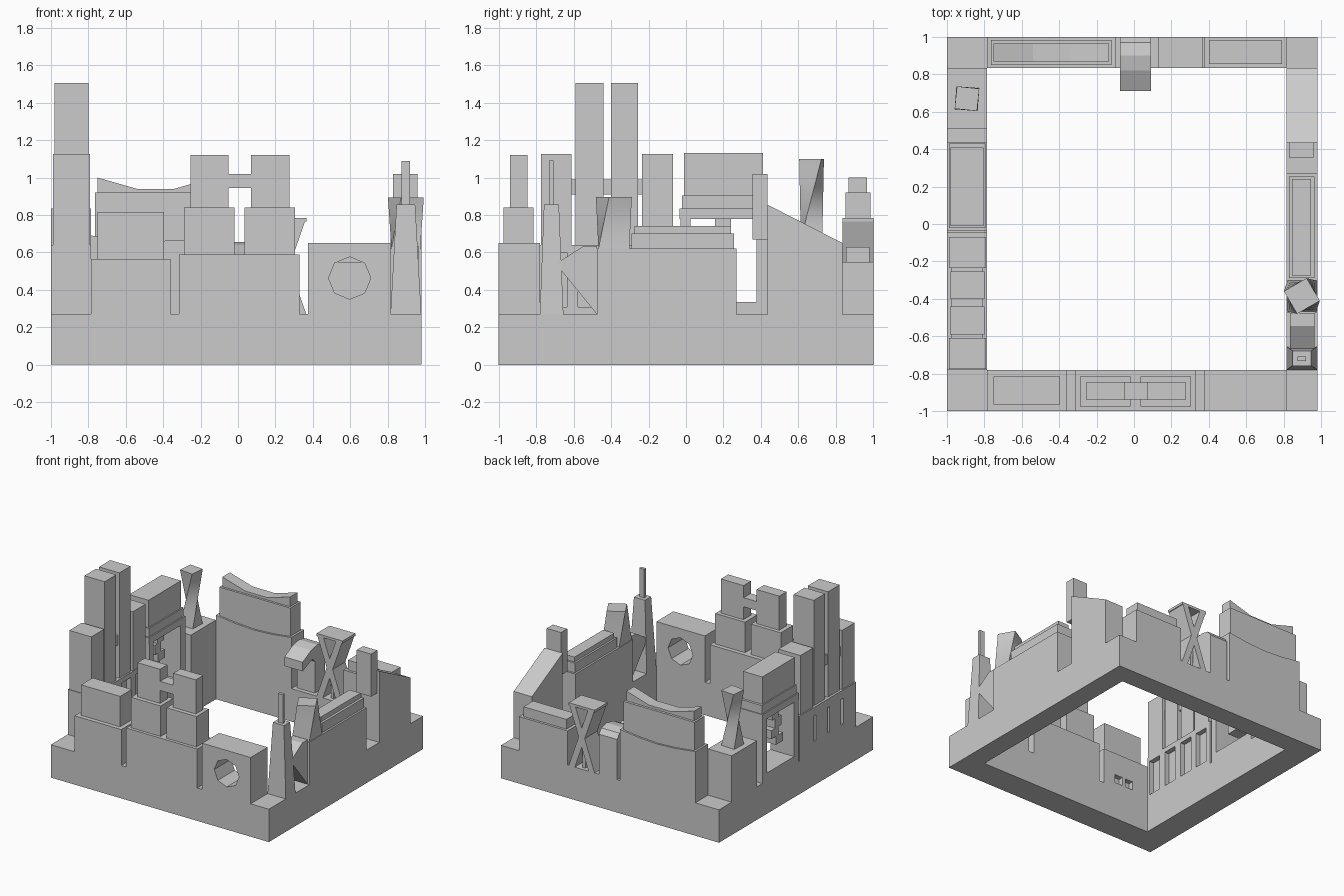
import bpy, bmesh, math

if "Cube" in bpy.data.objects:
    bpy.data.objects.remove(bpy.data.objects["Cube"])


def finish(name, bm):
    bmesh.ops.recalc_face_normals(bm, faces=bm.faces)
    me = bpy.data.meshes.new(name)
    bm.to_mesh(me)
    bm.free()
    ob = bpy.data.objects.new(name, me)
    bpy.context.collection.objects.link(ob)
    return ob


def prism(name, pts, axis, a, b):
    """Extrude a 2D profile along axis ('x': pts are y,z; 'y': pts are x,z)."""
    bm = bmesh.new()
    put = (lambda p, t: (t, p[0], p[1])) if axis == 'x' else (lambda p, t: (p[0], t, p[1]))
    lo = [bm.verts.new(put(p, a)) for p in pts]
    hi = [bm.verts.new(put(p, b)) for p in pts]
    n = len(pts)
    bm.faces.new(lo)
    bm.faces.new(hi)
    for i in range(n):
        bm.faces.new((lo[i], lo[(i + 1) % n], hi[(i + 1) % n], hi[i]))
    return finish(name, bm)


def box(name, x0, x1, y0, y1, z0, z1):
    return prism(name, [(x0, z0), (x1, z0), (x1, z1), (x0, z1)], 'y', y0, y1)


def loft(name, bottom, top, z0, z1, steps=1):
    """Ruled tower; bottom/top = (cx, cy, width, depth, degrees)."""
    def corners(c):
        r = math.radians(c[4])
        out = []
        for sx, sy in ((-1, -1), (1, -1), (1, 1), (-1, 1)):
            u, v = sx * c[2] / 2, sy * c[3] / 2
            out.append((c[0] + u * math.cos(r) - v * math.sin(r),
                        c[1] + u * math.sin(r) + v * math.cos(r)))
        return out
    A, B = corners(bottom), corners(top)
    bm = bmesh.new()
    rings = []
    for s in range(steps + 1):
        t = s / steps
        rings.append([bm.verts.new((p[0] + (q[0] - p[0]) * t, p[1] + (q[1] - p[1]) * t,
                                    z0 + (z1 - z0) * t)) for p, q in zip(A, B)])
    bm.faces.new(rings[0])
    bm.faces.new(rings[-1])
    for r, s in zip(rings, rings[1:]):
        for i in range(4):
            j = (i + 1) % 4
            bm.faces.new((r[i], r[j], s[j], s[i]))
    ob = finish(name, bm)
    if steps > 1:
        for p in ob.data.polygons:
            p.use_smooth = True
        ob.data.set_sharp_from_angle(angle=math.radians(30))
    return ob


def cut(ob, cutters):
    for c in cutters:
        m = ob.modifiers.new("cut", 'BOOLEAN')
        m.operation = 'DIFFERENCE'
        m.solver = 'EXACT'
        m.object = c
        c.hide_render = True
        c.hide_viewport = True


X0, X1, XI0, XI1 = -1.0, 0.98, -0.785, 0.815
YI0, YI1 = -0.78, 0.835
B = 0.27

# square ring base
bm = bmesh.new()
o = [bm.verts.new((x, y, 0)) for x, y in ((X0, -1), (X1, -1), (X1, 1), (X0, 1))]
n = [bm.verts.new((x, y, 0)) for x, y in ((XI0, YI0), (XI1, YI0), (XI1, YI1), (XI0, YI1))]
fs = [bm.faces.new((o[i], o[(i + 1) % 4], n[(i + 1) % 4], n[i])) for i in range(4)]
ext = bmesh.ops.extrude_face_region(bm, geom=fs, use_keep_orig=True)
for v in ext["geom"]:
    if isinstance(v, bmesh.types.BMVert):
        v.co.z = B
finish("ring_base", bm)

# front wall: low block, twin bridged towers, block with octagonal hole
low = box("front_low_block", XI0, -0.36, -1, YI0, B, 0.565)
cut(low, [box("niche_cutter", x, x + 0.07, -0.82, -0.7, 0.31, 0.38) for x in (-0.64, -0.54)])
box("front_low_block_top", -0.75, -0.395, -0.965, -0.815, 0.565, 0.815)
box("twin_podium", -0.315, 0.33, -1, YI0, B, 0.59)
for k, (a, b, c, d) in enumerate(((-0.29, -0.02, -0.255, -0.05), (0.035, 0.305, 0.07, 0.275))):
    box(f"twin_lower_{k}", a, b, -0.975, -0.815, 0.59, 0.84)
    box(f"twin_upper_{k}", c, d, -0.94, -0.845, 0.84, 1.12)
box("twin_bridge", -0.05, 0.07, -0.938, -0.847, 0.945, 1.02)
hole_block = box("front_hole_block", 0.375, XI1, -1, YI0, B, 0.65)
octagon = [(0.597 + 0.113 * math.cos(i * math.pi / 4), 0.463 + 0.113 * math.sin(i * math.pi / 4))
           for i in range(8)]
cut(hole_block, [prism("hole_cutter", octagon, 'y', -1.1, -0.7)])

# right wall: spire, triangular wing, twisted tower, stepped hall, wedge
loft("spire_body", (0.8975, -0.717, 0.165, 0.126, 0), (0.8975, -0.718, 0.10, 0.08, 0), B, 0.855)
box("spire_needle", 0.875, 0.92, -0.732, -0.708, 0.855, 1.09)
prism("triangular_wing", [(-0.695, 0.54), (-0.475, B), (-0.475, 0.635), (-0.545, 0.635)],
      'x', 0.835, 0.965)
box("hall_wall", XI1, X1, -0.475, 0.27, B, 0.62)
box("hall_step_1", 0.83, 0.965, -0.29, 0.255, 0.62, 0.7)
box("hall_step_2", 0.845, 0.945, -0.275, 0.24, 0.7, 0.74)
loft("flared_tower", (0.8975, -0.385, 0.155, 0.165, 0), (0.8975, -0.385, 0.14, 0.14, 30), 0.62, 0.895, 4)
prism("wedge_block", [(0.435, B), (YI1, B), (YI1, 0.65), (0.435, 0.855)], 'x', XI1, X1)
box("wedge_side_tower", 0.83, 0.96, 0.355, 0.436, 0.67, 1.02)

# back wall: swoop hall, curled column, crossed tower, stepped block
prism("swoop_base", [(XI0, B), (-0.1, B), (-0.1, 0.69), (-0.28, 0.668), (-0.44, 0.66),
                     (-0.6, 0.668), (XI0, 0.69)], 'y', YI1, 1)
box("swoop_middle", -0.765, -0.12, 0.85, 0.985, 0.655, 0.92)
prism("swoop_roof", [(-0.75, 0.92), (-0.135, 0.92), (-0.135, 1.0), (-0.34, 0.94),
                     (-0.54, 0.94), (-0.75, 1.0)], 'y', 0.868, 0.965)
prism("curled_column", [(1, B), (1, 0.6), (0.97, 0.64), (0.9, 0.655), (0.82, 0.64), (0.71, 0.585),
                        (0.71, 0.51), (YI1, 0.56), (0.87, 0.53), (0.87, B)], 'x', -0.075, 0.09)
for k, s in enumerate((1, -1)):
    c = 0.2475
    prism(f"crossed_bar_{k}", [(c + s * dx, z) for dx, z in
                               ((-0.1175, B), (-0.0625, B), (0.1175, 0.785), (0.0625, 0.785))],
          'y', YI1, 1)
box("crossed_cap", 0.13, 0.365, YI1, 1, 0.765, 0.785)
box("crossed_post", 0.235, 0.26, 0.87, 0.97, B, 0.5)
box("back_right_block", 0.375, XI1, YI1, 1, B, 0.55)
box("back_right_step", 0.4, 0.79, 0.855, 0.98, 0.55, 0.63)

# left wall: twisted tower, portal building with hanging stack
box("twist_pedestal", X0, XI0, 0.51, YI1, B, 0.65)
loft("twisted_tower", (-0.893, 0.67, 0.12, 0.12, -3), (-0.893, 0.67, 0.12, 0.12, 84), 0.65, 1.1, 10)
PX = (X0, XI0)
box("portal_sill", *PX, -0.03, 0.437, B, 0.335)
box("portal_jamb_near", *PX, -0.03, 0.025, 0.335, 0.78)
box("portal_jamb_far", *PX, 0.375, 0.437, 0.335, 0.78)
box("portal_lintel", *PX, -0.035, 0.437, 0.78, 0.835)
box("portal_frieze", -0.99, -0.795, -0.022, 0.43, 0.835, 0.905)
box("portal_attic", -0.98, -0.805, -0.012, 0.41, 0.905, 1.13)
for k, (a, b, c, d) in enumerate(((0.155, 0.24, 0.70, 0.78), (0.12, 0.2, 0.62, 0.70),
                                  (0.16, 0.25, 0.55, 0.62), (0.10, 0.19, 0.48, 0.55))):
    box(f"portal_hanging_block_{k}", -0.95, -0.84, a, b, c, d)

# left wall: stepped cluster of four slabs on a recessed podium
podium = box("cluster_podium", *PX, YI0, -0.045, B, 0.64)
pockets = [box("bay_cutter", -0.825, -0.7, y - 0.06, y + 0.06, 0.31, 0.6)
           for y in (-0.695, -0.515, -0.33, -0.15)]
slits = [box("slit_cutter", -1.1, -0.95, y - 0.015, y + 0.015, 0.36, 0.57)
         for y in (-0.6, -0.42, -0.245)]
cut(podium, pockets + slits)
for k, (a, b, h) in enumerate(((-0.775, -0.61, 1.125), (-0.59, -0.44, 1.505),
                               (-0.4, -0.255, 1.505), (-0.235, -0.07, 1.125))):
    w = 0 if h < 1.3 else 0.008
    box(f"cluster_slab_{k}", -0.99 + w, -0.79 - w, a, b, 0.64, h)
box("cluster_link", -0.975, -0.81, -0.7, -0.15, 0.91, 0.99)
